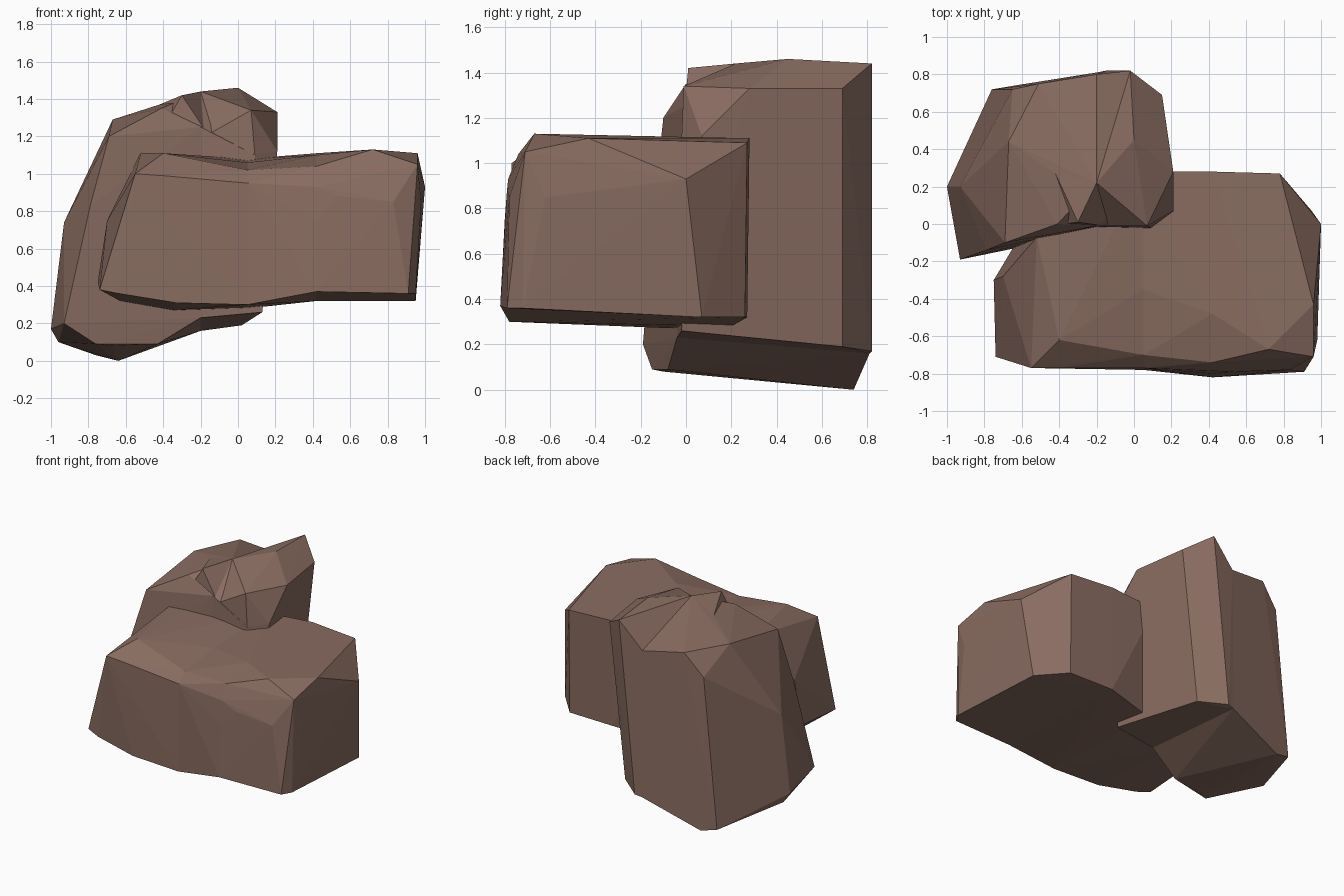
import bpy, bmesh

stone = bpy.data.materials.new("brown_stone")
stone.diffuse_color = (0.25, 0.15, 0.118, 1)


def hull_into(bm, points):
    """Add the faceted convex hull of a few corner points."""
    part = bmesh.new()
    for p in points:
        part.verts.new(p)
    bmesh.ops.convex_hull(part, input=part.verts[:])
    loose = [v for v in part.verts if not v.link_faces]
    bmesh.ops.delete(part, geom=loose, context='VERTS')
    mesh = bpy.data.meshes.new("temp")
    part.to_mesh(mesh)
    part.free()
    bm.from_mesh(mesh)
    bpy.data.meshes.remove(mesh)


def make_rock(name, chunks, seams=()):
    """Join hull chunks into one rock; caps at shared x seams are removed."""
    bm = bmesh.new()
    for chunk in chunks:
        hull_into(bm, chunk)
    caps = [f for f in bm.faces
            if any(all(abs(v.co.x - s) < 1e-4 for v in f.verts) for s in seams)]
    bmesh.ops.delete(bm, geom=caps, context='FACES')
    if seams:
        bmesh.ops.remove_doubles(bm, verts=bm.verts[:], dist=1e-4)
    bmesh.ops.recalc_face_normals(bm, faces=bm.faces[:])
    mesh = bpy.data.meshes.new(name)
    bm.to_mesh(mesh)
    bm.free()
    mesh.materials.append(stone)
    obj = bpy.data.objects.new(name, mesh)
    bpy.context.collection.objects.link(obj)
    return obj


def section(x, yz):
    return [(x, y, z) for y, z in yz]


# Tall rock at the back left: two chunks sharing one cross-section
waist = section(-0.2, [(-0.04, 0.23), (0.81, 0.16), (0.80, 1.25),
                       (0.22, 1.44), (-0.01, 1.25)])
left_body = [
    # underside
    (-1.0, 0.2, 0.17), (-0.96, 0.22, 0.10), (-0.93, -0.19, 0.2),
    (-0.76, -0.15, 0.09), (-0.68, -0.1, 0.08), (-0.43, -0.08, 0.09),
    (-0.64, 0.74, 0.0), (-0.76, 0.72, 0.03),
    # flank and crown
    (-0.93, 0.2, 0.74), (-0.79, -0.14, 0.83), (-0.65, 0.72, 1.14),
    (-0.69, -0.1, 1.2), (-0.67, 0.44, 1.29), (-0.51, 0.75, 1.30),
    (-0.41, 0.0, 1.35), (-0.42, 0.27, 1.37),
]
right_body = [
    (0.13, -0.02, 0.26), (0.02, 0.69, 0.19), (-0.15, 0.82, 0.17),
    (0.21, 0.07, 1.12), (0.09, -0.02, 1.10), (-0.16, -0.01, 1.21),
    (0.0, 0.45, 1.46), (-0.02, 0.82, 1.44), (0.15, 0.69, 1.33),
    (0.21, 0.28, 1.33),
]
make_rock("tall_rock", [left_body + waist, waist + right_body], seams=(-0.2,))

# Crags on its front upper edge, leaving a notch between them
make_rock("left_crag", [[
    (-0.30, 0.01, 1.42), (-0.42, 0.27, 1.37), (-0.2, 0.22, 1.44),
    (-0.37, 0.0, 1.30), (-0.16, -0.01, 1.21)]])
make_rock("right_crag", [[
    (0.07, -0.01, 1.34), (-0.16, -0.01, 1.21), (-0.2, 0.22, 1.44),
    (0.0, 0.45, 1.46), (0.21, 0.28, 1.33), (0.21, 0.07, 1.12),
    (0.09, -0.02, 1.10)]])

# Low rock at the front right: three chunks sharing two cross-sections
valley = section(0.05, [(0.28, 1.08), (-0.35, 1.06), (-0.70, 1.02),
                        (-0.77, 0.95), (-0.78, 0.30), (0.2, 0.28)])
shoulder = section(0.42, [(0.28, 1.11), (-0.48, 1.10), (-0.74, 1.04),
                          (-0.785, 0.93), (-0.80, 0.75), (-0.82, 0.37),
                          (0.27, 0.32)])
left_end = [
    (-0.75, -0.3, 0.42), (-0.74, -0.71, 0.38), (-0.64, -0.74, 0.36),
    (-0.33, -0.77, 0.31), (-0.63, -0.1, 0.32), (-0.35, -0.03, 0.27),
    (-0.70, -0.28, 0.75), (-0.52, -0.07, 1.11), (-0.40, -0.04, 1.11),
    (-0.55, -0.77, 1.0), (-0.40, -0.62, 1.11), (-0.40, -0.77, 0.99),
]
right_end = [
    (0.72, -0.67, 1.13), (0.96, -0.43, 1.11), (0.78, 0.27, 1.09),
    (0.96, -0.71, 1.05), (0.83, -0.78, 0.85), (0.98, -0.62, 0.85),
    (1.0, 0.0, 0.93), (0.95, 0.07, 0.32), (0.78, 0.26, 0.32),
    (0.95, -0.72, 0.36), (0.91, -0.79, 0.36), (0.53, -0.79, 0.88),
]
make_rock("low_rock",
          [left_end + valley, valley + shoulder, shoulder + right_end],
          seams=(0.05, 0.42))
